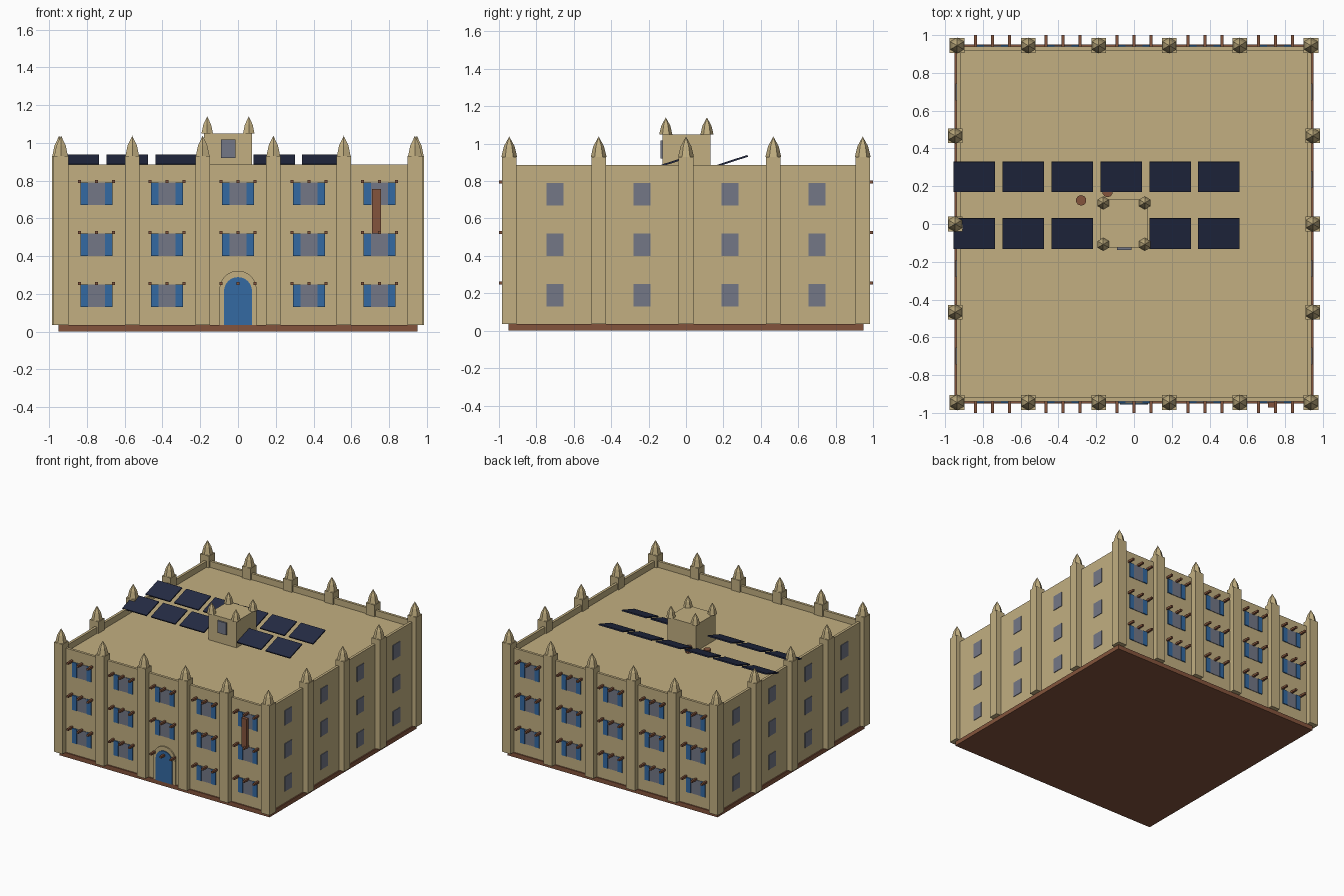
import bpy, bmesh, math
from mathutils import Matrix

if "Cube" in bpy.data.objects:
    bpy.data.objects.remove(bpy.data.objects["Cube"])


def mat(name, rgb):
    m = bpy.data.materials.new(name)
    lin = [((c / 255 + 0.055) / 1.055) ** 2.4 for c in rgb]
    m.diffuse_color = (*lin, 1)
    m.use_nodes = True
    m.node_tree.nodes["Principled BSDF"].inputs["Base Color"].default_value = m.diffuse_color
    return m


SAND = mat("sand plaster", (194, 175, 129))
BROWN = mat("brown wood", (132, 84, 60))
BLUE = mat("blue paint", (52, 106, 162))
GLASS = mat("grey glass", (115, 119, 134))
NAVY = mat("navy panel", (36, 43, 68))


def finish(bm, name, m):
    bmesh.ops.recalc_face_normals(bm, faces=bm.faces)
    me = bpy.data.meshes.new(name)
    bm.to_mesh(me)
    bm.free()
    me.materials.append(m)
    ob = bpy.data.objects.new(name, me)
    bpy.context.collection.objects.link(ob)
    return ob


def add_box(bm, x0, x1, y0, y1, z0, z1):
    mtx = (Matrix.Translation(((x0 + x1) / 2, (y0 + y1) / 2, (z0 + z1) / 2))
           @ Matrix.Diagonal((x1 - x0, y1 - y0, z1 - z0, 1)))
    return bmesh.ops.create_cube(bm, size=1, matrix=mtx)["verts"]


def boxes(name, m, items):
    bm = bmesh.new()
    for it in items:
        add_box(bm, *it)
    return finish(bm, name, m)


def add_cone(bm, x, y, z0, z1, r0, r1, n=6, rot=0):
    mtx = Matrix.Translation((x, y, (z0 + z1) / 2)) @ Matrix.Rotation(rot, 4, 'Z')
    bmesh.ops.create_cone(bm, cap_ends=True, segments=n, radius1=r0, radius2=r1,
                          depth=z1 - z0, matrix=mtx)


def add_spire(bm, x, y, z, h, r):
    # two-stage six-sided cap
    add_cone(bm, x, y, z, z + h * 0.52, r, r * 0.68)
    add_cone(bm, x, y, z + h * 0.52, z + h, r * 0.68, 0)


def arch(name, m, r, zc, z0, y0, y1):
    bm = bmesh.new()
    pts = [(-r, z0), (r, z0)]
    pts += [(r * math.cos(math.pi * i / 16), zc + r * math.sin(math.pi * i / 16)) for i in range(17)]
    f = bm.faces.new([bm.verts.new((x, y0, z)) for x, z in pts])
    new = bmesh.ops.extrude_face_region(bm, geom=[f])["geom"]
    bmesh.ops.translate(bm, vec=(0, y1 - y0, 0),
                        verts=[v for v in new if isinstance(v, bmesh.types.BMVert)])
    return finish(bm, name, m)


W = 0.94          # wall plane
ROOF, TOP = 0.835, 0.885

# plinth
boxes("plinth", BROWN, [(-0.95, 0.95, -0.95, 0.95, 0, 0.035)])

# walls with sunken roof inside the parapet
bm = bmesh.new()
add_box(bm, -W, W, -W, W, 0.035, TOP)
top = max(bm.faces, key=lambda f: f.calc_center_median().z)
bmesh.ops.inset_individual(bm, faces=[top], thickness=0.03)
inner = bmesh.ops.extrude_face_region(bm, geom=[top])["geom"]
bmesh.ops.delete(bm, geom=[top], context='FACES_ONLY')
bmesh.ops.translate(bm, vec=(0, 0, ROOF - TOP),
                    verts=[v for v in inner if isinstance(v, bmesh.types.BMVert)])
finish(bm, "walls_and_roof", SAND)

# buttresses and their spires
spots = [(x, s * 0.945) for s in (-1, 1) for x in (-0.937, -0.56, -0.187, 0.187, 0.56, 0.937)]
spots += [(s * 0.947, y) for s in (-1, 1) for y in (-0.467, 0, 0.467)]
boxes("buttresses", SAND, [(x - 0.039, x + 0.039, y - 0.039, y + 0.039, 0.035, 0.93) for x, y in spots])
bm = bmesh.new()
for x, y in spots:
    add_spire(bm, x, y, 0.93, 0.108, 0.042)
finish(bm, "spires", SAND)

# windows, shutters and projecting beams
glass, shutters, beams = [], [], []
for s in (-1, 1):
    def ys(a, b):
        return tuple(sorted((s * a, s * b)))
    for x in (-0.75, -0.375, 0, 0.375, 0.75):
        for z in (0.19, 0.46, 0.73):
            for dx in (-0.09, 0, 0.09):
                beams.append((x + dx - 0.008, x + dx + 0.008, *ys(0.92, 1.0), z + 0.058, z + 0.074))
            if s < 0 and x == 0 and z == 0.19:
                continue        # the door is here
            glass.append((x - 0.045, x + 0.045, *ys(0.93, 0.944), z - 0.06, z + 0.06))
            for d in (-0.065, 0.065):
                shutters.append((x + d - 0.02, x + d + 0.02, *ys(0.93, 0.948), z - 0.06, z + 0.06))
    for y in (-0.7, -0.235, 0.235, 0.7):
        for z in (0.19, 0.46, 0.73):
            glass.append((*ys(0.93, 0.945), y - 0.045, y + 0.045, z - 0.06, z + 0.06))
boxes("window_glass", GLASS, glass)
boxes("shutters", BLUE, shutters)
boxes("projecting_beams", BROWN, beams)

# arched door
arch("door_surround", SAND, 0.098, 0.225, 0.035, -0.95, -0.93)
arch("door", BLUE, 0.074, 0.215, 0.035, -0.957, -0.93)

# hanging plank on the front
boxes("hanging_plank", BROWN, [(0.71, 0.758, -0.972, -0.945, 0.52, 0.757)])

# roof tower
CX = -0.053
boxes("tower", SAND, [(CX - 0.127, CX + 0.127, -0.125, 0.13, ROOF, 1.05)])
bm = bmesh.new()
for sx in (-0.11, 0.11):
    for sy in (-0.108, 0.112):
        add_spire(bm, CX + sx, sy, 1.05, 0.09, 0.035)
finish(bm, "tower_spires", SAND)
boxes("tower_window", GLASS, [(-0.09, -0.012, -0.137, -0.12, 0.92, 1.018)])

# tilted solar panels in two rows
bm = bmesh.new()
for y in (0.25, -0.05):
    for i in range(6):
        if y < 0 and i == 3:
            continue            # tower stands here
        vs = add_box(bm, -0.11, 0.11, -0.084, 0.084, -0.005, 0.005)
        mtx = Matrix.Translation((-0.845 + 0.259 * i, y, 0.909)) @ Matrix.Rotation(math.radians(18), 4, 'X')
        bmesh.ops.transform(bm, matrix=mtx, verts=vs)
finish(bm, "solar_panels", NAVY)

# chimney pots
bm = bmesh.new()
for x, y in ((-0.28, 0.125), (-0.14, 0.17)):
    add_cone(bm, x, y, ROOF, 0.865, 0.022, 0.022, 10)
    add_cone(bm, x, y, 0.865, 0.882, 0.028, 0.028, 10)
finish(bm, "chimney_pots", BROWN)
